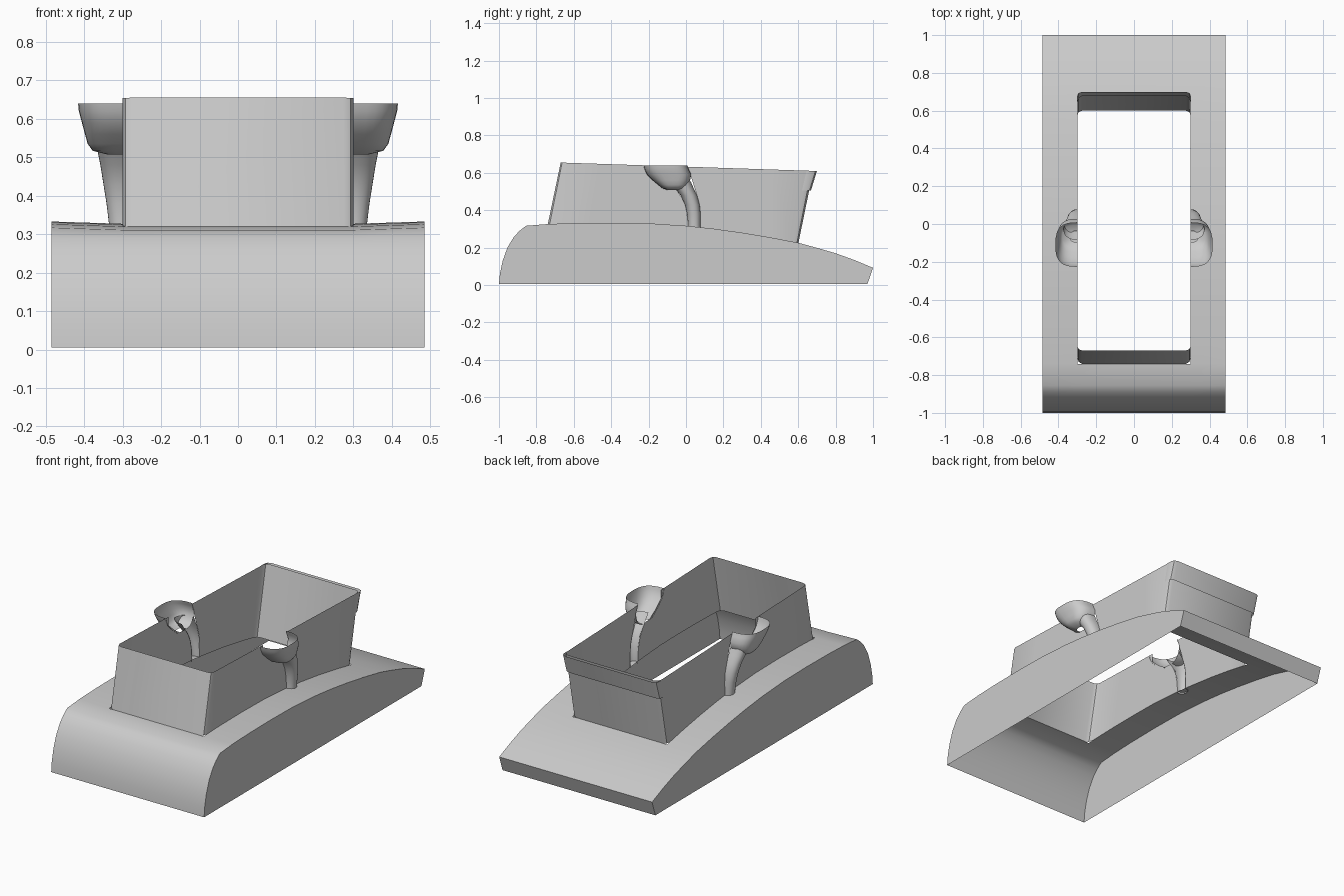
import bpy, math

if "Cube" in bpy.data.objects:
    bpy.data.objects.remove(bpy.data.objects["Cube"])

def make(name, verts, faces, angle=35):
    me = bpy.data.meshes.new(name)
    me.from_pydata(verts, [], faces)
    me.update()
    ob = bpy.data.objects.new(name, me)
    bpy.context.collection.objects.link(ob)
    bpy.ops.object.select_all(action='DESELECT')
    ob.select_set(True)
    bpy.context.view_layer.objects.active = ob
    bpy.ops.object.mode_set(mode='EDIT')
    bpy.ops.mesh.select_all(action='SELECT')
    bpy.ops.mesh.remove_doubles(threshold=0.0005)
    bpy.ops.object.mode_set(mode='OBJECT')
    bpy.ops.object.shade_smooth_by_angle(angle=math.radians(angle))
    return ob

# side profile of the lower hull (y, z), front to rear
PROFILE = [(-1, .005), (-.995, .06), (-.98, .13), (-.955, .2), (-.92, .258), (-.89, .29),
           (-.855, .317), (-.74, .326), (-.6, .331), (-.4, .333), (-.2, .33), (0, .317),
           (.15, .301), (.3, .28), (.45, .255), (.6, .226), (.7, .199), (.8, .17),
           (.9, .134), (1, .092), (.97, .005)]
W, C = .485, .3

def deck_z(y):
    for (a, za), (b, zb) in zip(PROFILE[:-2], PROFILE[1:-1]):
        if a <= y <= b:
            return za + (zb - za) * (y - a) / (b - a)
    return 0

def top_z(y):
    return .655 - .033 * (y + .67)

# lower hull: deck strip with an opening, vertical sides, open underneath
verts, faces = [], []
for y, z in PROFILE:
    inner = z - .006 if -.86 < y < .7 else z
    verts += [(-W, y, z), (-C, y, inner), (C, y, inner), (W, y, z),
              (-W, min(y, .97), .005), (W, min(y, .97), .005)]
for i in range(len(PROFILE) - 1):
    a, b = i * 6, i * 6 + 6
    for c in range(3):
        mid = (PROFILE[i][0] + PROFILE[i + 1][0]) / 2
        if c == 1 and -.74 < mid < .6:
            continue
        faces.append((a + c, a + c + 1, b + c + 1, b + c))
    if 0 < i < len(PROFILE) - 2:
        faces += [(a + 4, a, b, b + 4), (a + 3, a + 5, b + 5, b + 3)]
    elif i == 0:
        faces += [(a + 4, b, b + 4), (a + 3, b + 5, b + 3)]
    else:
        faces += [(a + 4, a, b), (a + 3, a + 5, b)]
make("hull", verts, faces, 40)

# cabin walls: U-shaped strips of (x, lower y, upper y)
def wall(name, half):
    path = [(-x, a, b) for x, a, b in half] + half[::-1]
    v = []
    for x, a, b in path:
        v += [(x, a, deck_z(a) - .006), (x, b, top_z(b))]
    make(name, v, [(2*i, 2*i + 2, 2*i + 3, 2*i + 1) for i in range(len(path) - 1)])

wall("front_cabin_wall", [(C, -.2, -.2), (C, -.35, -.34), (C, -.52, -.465), (C, -.71, -.645),
                          (.293, -.73, -.662), (.275, -.74, -.67)])
wall("rear_cabin_wall", [(C, .3, .3), (C, .45, .45), (C, .575, .65),
                         (.293, .592, .67), (.275, .6, .68)])

# raised band around the top of the rear wall
half = [(.302, .62, .645), (.302, .645, .675), (.295, .66, .692), (.275, .668, .7)]
path = [(-x, a, b) for x, a, b in half] + half[::-1]
v = []
for x, a, b in path:
    v += [(x, a, .505), (x, b, top_z(b))]
make("rear_band", v, [(2*i, 2*i + 2, 2*i + 3, 2*i + 1) for i in range(len(path) - 1)])

# half-round shell lofted out from the wall: rings of (z, centre y, y radius, x depth)
def half_loft(name, rings, s, power, n=16):
    v, f = [], []
    for z, yc, ry, rx in rings:
        for k in range(n + 1):
            t = math.pi * k / n
            c, q = math.cos(t), max(0, math.sin(t))
            v.append((s * (C - .002 + rx * q ** power),
                      yc + ry * math.copysign(abs(c) ** power, c), z))
    for r in range(len(rings) - 1):
        for k in range(n):
            a = r * (n + 1) + k
            f.append((a, a + 1, a + n + 2, a + n + 1)[::int(s)])
    make(name, v, f, 50)

HEAD = [(.64, -.11, .117, .118), (.62, -.104, .118, .116), (.59, -.09, .118, .108),
        (.56, -.078, .1, .1), (.535, -.068, .08, .093), (.517, -.066, .06, .08),
        (.507, -.066, .03, .04)]
STEM = [(.555, -.03, .055, .075), (.52, -.01, .05, .068), (.48, .015, .044, .06),
        (.43, .034, .039, .052), (.38, .042, .036, .044), (.33, .044, .033, .038),
        (.3, .044, .033, .036)]
for s, side in ((1, "right"), (-1, "left")):
    half_loft(side + "_scoop", HEAD, s, .7)
    half_loft(side + "_scoop_stem", STEM, s, .9)
    # side wall pieces in front of and behind the scoop
    front = [(-.2, deck_z(-.2) - .006), (.012, deck_z(.012) - .006), (.004, .4), (-.01, .45),
             (-.05, .508), (-.1, .512), (-.15, .545), (-.2, .59)]
    back = [(.077, deck_z(.077) - .006), (.3, deck_z(.3) - .006), (.3, top_z(.3)),
            (.01, top_z(.01)), (.03, .57), (.055, .49), (.074, .42)]
    for nm, poly in (("_wall_front_patch", front), ("_wall_rear_patch", back)):
        make(side + nm, [(s * C, y, z) for y, z in poly], [tuple(range(len(poly)))[::s]])

# thin rounded hatch on the left side of the hull
v = []
for cy, cz, a0 in ((-.5, .05, 270), (-.5, .25, 0), (-.86, .22, 90), (-.86, .05, 180)):
    for k in range(5):
        a = math.radians(a0 + k * 22.5)
        v.append((-W - .002, cy + .02 * math.cos(a), cz + .02 * math.sin(a)))
make("side_hatch", v, [tuple(range(len(v)))[::-1]])
